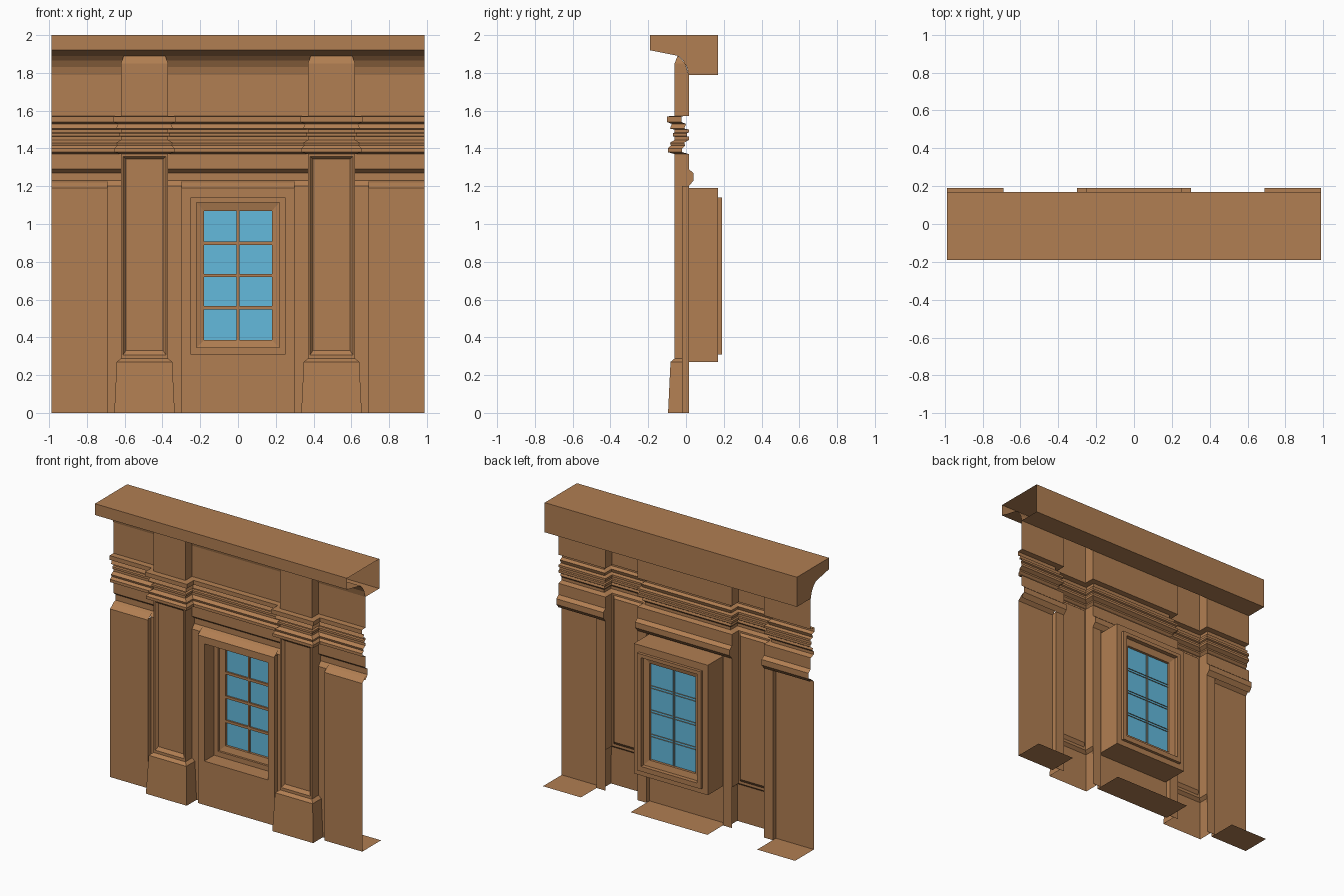
import bpy
import bmesh

cube = bpy.data.objects.get("Cube")
if cube:
    bpy.data.objects.remove(cube, do_unlink=True)

HALF = 0.9875           # half the wall width
WALL, BAY, PIL = 0.015, -0.02, -0.06   # depths of recessed wall, bays, pilasters
PILASTERS = ((-0.62, -0.37), (0.37, 0.62))


def material(name, rgb):
    mat = bpy.data.materials.new(name)
    mat.use_nodes = True
    mat.diffuse_color = (*rgb, 1)
    bsdf = mat.node_tree.nodes["Principled BSDF"]
    bsdf.inputs["Base Color"].default_value = (*rgb, 1)
    bsdf.inputs["Roughness"].default_value = 0.8
    return mat


STONE = material("brown stone", (0.44, 0.21, 0.084))
GLASS = material("blue glass", (0.125, 0.49, 0.72))


def skin(name, rows, closed=False, fill=False, mat=STONE, face_front=True):
    """Join successive rows of points with quads."""
    bm = bmesh.new()
    grid = [[bm.verts.new(p) for p in row] for row in rows]
    count = len(grid[0])
    for a, b in zip(grid, grid[1:]):
        for i in range(count if closed else count - 1):
            j = (i + 1) % count
            bm.faces.new((a[i], a[j], b[j], b[i]))
    if fill:
        bm.faces.new(grid[-1])
    bmesh.ops.recalc_face_normals(bm, faces=bm.faces)
    if face_front and sum(f.normal.y * f.calc_area() for f in bm.faces) > 0:
        bmesh.ops.reverse_faces(bm, faces=bm.faces)
    mesh = bpy.data.meshes.new(name)
    bm.to_mesh(mesh)
    bm.free()
    mesh.materials.append(mat)
    obj = bpy.data.objects.new(name, mesh)
    bpy.context.collection.objects.link(obj)


def extrude_x(name, profile, x0, x1):
    """Sheet with a (y, z) profile running from x0 to x1."""
    skin(name, [[(x, y, z) for y, z in profile] for x in (x0, x1)])


def rect(x0, x1, z0, z1, y):
    return [(x0, y, z0), (x1, y, z0), (x1, y, z1), (x0, y, z1)]


def box(name, x0, x1, y0, y1, z0, z1):
    skin(name, [rect(x0, x1, z0, z1, y) for y in (y1, y0)], closed=True, fill=True)


def pilaster_plan(x0, x1, d, back=WALL):
    return [(x0 - d, back), (x0 - d, PIL - d), (x1 + d, PIL - d), (x1 + d, back)]


def wall_plan(d):
    """Wall line breaking forward around both pilasters, pushed out by d."""
    pts = [(-HALF, WALL - d)]
    for x0, x1 in PILASTERS:
        pts += pilaster_plan(x0, x1, d, WALL - d)
    return pts + [(HALF, WALL - d)]


# Entablature mouldings and frieze, mitred around the pilasters
moulding = [(1.37, 0), (1.38, .035), (1.40, .035), (1.415, .02), (1.43, .025),
            (1.445, 0), (1.462, 0), (1.465, .01), (1.48, .01), (1.485, 0),
            (1.50, 0), (1.505, .025), (1.53, .015), (1.54, .04), (1.57, .04),
            (1.572, 0), (1.79, 0)]
skin("entablature_and_frieze",
     [[(x, y, z) for x, y in wall_plan(d)] for z, d in moulding])

# Cornice: open at one end, closed at the other
cornice = [(WALL, 1.79), (0.005, 1.83), (-0.015, 1.865), (-0.04, 1.89),
           (-0.19, 1.92), (-0.19, 2), (0.17, 2), (0.17, 1.79)]
skin("cornice", [[(x, y, z) for y, z in cornice] for x in (HALF, -HALF)],
     closed=True, fill=True, face_front=False)

# Pilasters: tapered base, framed shaft, cap running into the cove
for x0, x1 in PILASTERS:
    side = "left" if x0 > 0 else "right"
    skin(side + "_pilaster_base",
         [[(x, y, z) for x, y in pilaster_plan(x0, x1, d)]
          for z, d in ((0, .035), (.27, .022), (.288, 0))])
    steps = [(0, PIL), (.012, PIL), (.026, PIL + .018)]
    skin(side + "_pilaster_panel",
         [rect(x0 + i, x1 - i, .288 + i * 1.6, 1.37 - i, y) for i, y in steps],
         closed=True, fill=True)
    for edge, x in (("right", x0), ("left", x1)):
        skin(f"{side}_pilaster_{edge}_side",
             [[(x, WALL, z), (x, PIL, z)] for z in (.288, 1.37)])
        skin(f"{side}_pilaster_{edge}_groove_end",
             [[(x, WALL, 1.2), (x, WALL, 1.29)], [(x, .04, 1.23), (x, .04, 1.27)]])
    skin(side + "_pilaster_cap",
         [[(x, y, z) for x, y in pilaster_plan(x0, x1, d, back)]
          for z, d, back in ((1.79, 0, WALL), (1.85, 0, -.005), (1.89, -.015, -.04))])

# Recessed wall band with a groove, between and beside the pilasters
band = [(WALL, 1.2), (0.04, 1.23), (0.04, 1.27), (WALL, 1.29), (WALL, 1.37)]
for name, x0, x1 in (("right", -HALF, -.62), ("centre", -.37, .37), ("left", .62, HALF)):
    extrude_x(name + "_grooved_band", band, x0, x1)

# Narrow recessed strips beside each pilaster, with the bay returns
for s, side in ((-1, "right"), (1, "left")):
    for name, pil_x, bay_x in (("inner", .37, .3), ("outer", .62, .69)):
        skin(f"{side}_{name}_strip",
             [[(s * pil_x, WALL, z), (s * bay_x, WALL, z), (s * bay_x, BAY, z)]
              for z in (0, 1.2)])

# Side bays: floor, front sheet and sloped top in one profile
slope = [(BAY, 1.19), (WALL, 1.22), (0.04, 1.23)]
floor = [(0.19, 0), (BAY, 0)]
extrude_x("right_bay", floor + slope, -HALF, -.69)
extrude_x("left_bay", floor + slope, .69, HALF)

# Centre bay: floor and sloped top, then wall, reveal, frame and rear box
extrude_x("centre_bay_floor", floor, -.3, .3)
extrude_x("centre_bay_top", slope, -.3, .3)
bay_edge = (-.3, .3, 0, 1.19)
opening = (-.25, .25, .31, 1.14)
frame = (-.22, .22, .345, 1.115)
pane = (-.18, .18, .385, 1.07)
shell = (-.29, .29, .27, 1.19)
loops = [(bay_edge, BAY), (opening, BAY), (opening, .09), (frame, .09),
         (frame, .105), (pane, .115), (pane, .15), (frame, .16), (frame, .19),
         (opening, .19), (opening, .17), (shell, .17), (shell, BAY)]
skin("window_surround", [rect(*r, y) for r, y in loops], closed=True)

# Glass and glazing bars
corners = rect(*pane, .132)
skin("window_glass", [corners[:2], corners[:1:-1]], mat=GLASS)
box("vertical_glazing_bar", -.007, .007, .12, .138, pane[2], pane[3])
for i in range(1, 4):
    z = pane[2] + (pane[3] - pane[2]) * i / 4
    box(f"horizontal_glazing_bar_{i}", pane[0], pane[1], .12, .138, z - .009, z + .009)
